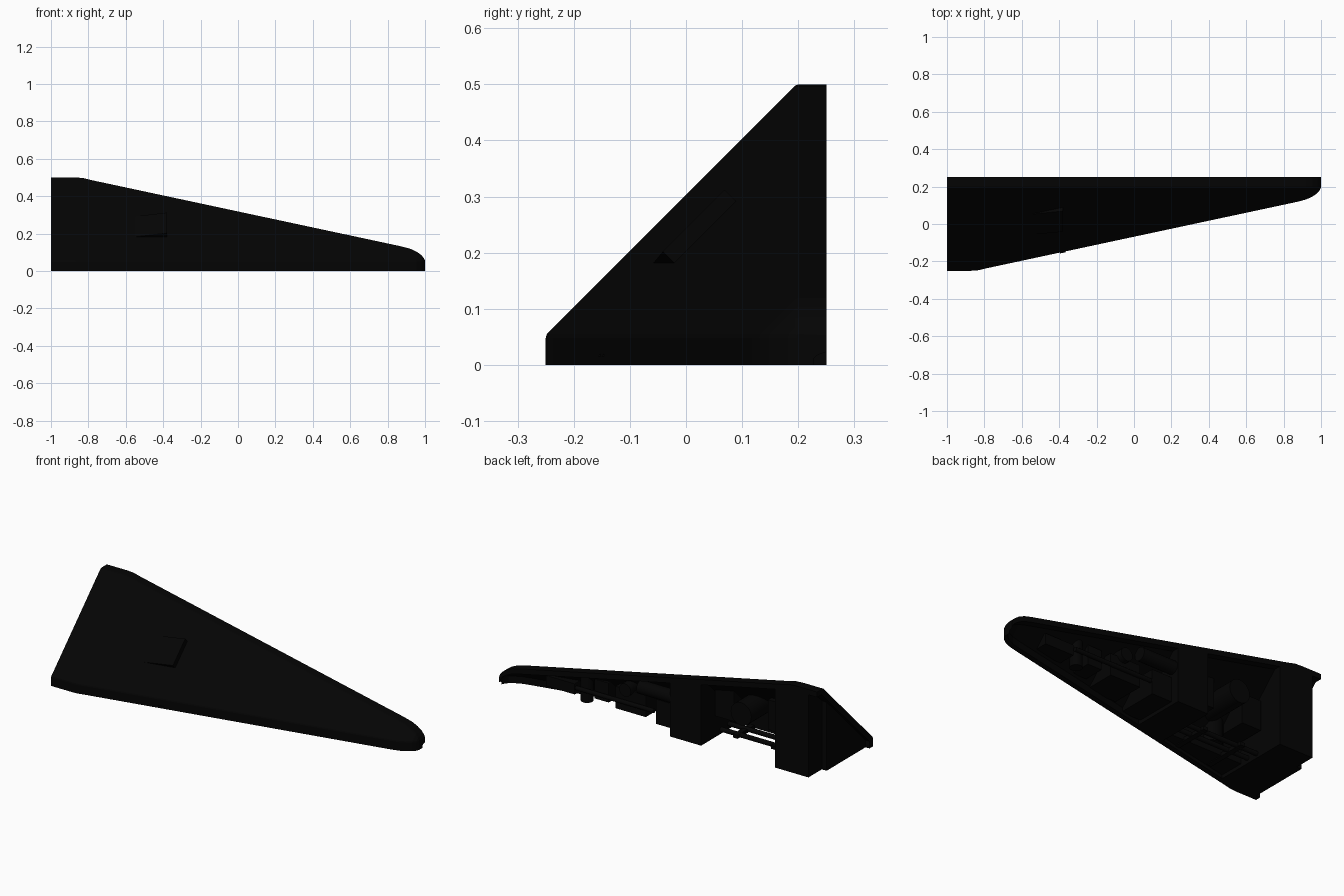
import bpy, bmesh, math
from mathutils import Vector

if "Cube" in bpy.data.objects:
    bpy.data.objects.remove(bpy.data.objects["Cube"])

black = bpy.data.materials.new("matte_black")
black.diffuse_color = (0.0012, 0.0012, 0.0012, 1)
black.use_nodes = True
black.node_tree.nodes["Principled BSDF"].inputs["Base Color"].default_value = black.diffuse_color

# Height of the panel's upper edge along its length
EDGE = [(-1, .5), (-.87, .5), (-.83, .497), (-.79, .487), (.87, .132), (.92, .119),
        (.955, .103), (.98, .085), (.994, .068), (1, .053)]


def top(x):
    for (x0, z0), (x1, z1) in zip(EDGE, EDGE[1:]):
        if x <= x1:
            return z0 + (z1 - z0) * (x - x0) / (x1 - x0)
    return EDGE[-1][1]


def finish(name, bm, trim=False):
    bmesh.ops.recalc_face_normals(bm, faces=bm.faces)
    if trim:  # cut inner equipment off inside the panel's thickness
        bmesh.ops.bisect_plane(bm, geom=bm.verts[:] + bm.edges[:] + bm.faces[:],
                               plane_co=(-.79, 0, .487 - .23), plane_no=(.2139, -1, 1),
                               clear_outer=True)
    me = bpy.data.meshes.new(name)
    bm.to_mesh(me)
    bm.free()
    me.materials.append(black)
    ob = bpy.data.objects.new(name, me)
    bpy.context.collection.objects.link(ob)
    return ob


def loft(name, stations, section, trim=False):
    """Join cross-sections (lists of y, z) placed along x."""
    bm = bmesh.new()
    rings = [[bm.verts.new((x, y, z)) for y, z in section(x)] for x in stations]
    n = len(rings[0])
    for a, b in zip(rings, rings[1:]):
        for i in range(n):
            j = (i + 1) % n
            bm.faces.new((a[i], a[j], b[j], b[i]))
    bm.faces.new(rings[0])
    bm.faces.new(rings[-1])
    return finish(name, bm, trim)


def box(name, x0, x1, y0, y1, z0, z1):
    return loft(name, (x0, x1), lambda x: [(y0, z0), (y1, z0), (y1, z1), (y0, z1)], True)


def rod(name, start, end, r, sides=20):
    a, b = Vector(start), Vector(end)
    bm = bmesh.new()
    bmesh.ops.create_cone(bm, cap_ends=True, segments=sides, radius1=r, radius2=r,
                          depth=(b - a).length)
    rot = (b - a).to_track_quat('Z', 'Y')
    for v in bm.verts:
        v.co = rot @ v.co + (a + b) / 2
    for f in bm.faces:
        f.smooth = len(f.verts) == 4
    return finish(name, bm, True)


# Slanted sheet panel with folded upper and lower lips
def panel_section(x):
    t = top(x)
    if t > .08:
        inner = [(.25, t - .03), (.21, t - .03), (.28 - t, .04), (.28 - t, 0)]
    else:
        inner = [(.25, t - .03), (.235, t - .035), (.227, t - .042), (.28 - t, 0)]
    return [(.25 - t, 0), (.25 - t, .048), (.252 - t, .055), (.195, t - .002),
            (.202, t), (.25, t)] + inner


loft("outer_panel", [x for x, _ in EDGE], panel_section)


# Solid bulkheads filling the corner behind the panel
def bulkhead(name, x0, x1, back):
    def section(x):
        t = top(x)
        z = min(t - .01, back + t - .225)
        return [(.26 - t, 0), (back, 0), (back, z), (min(back - .002, .215), z), (.26 - t, .035)]
    mid = [x for x, _ in EDGE if x0 < x < x1]
    loft(name, [x0] + mid + [x1], section)


bulkhead("inner_bulkhead", -.945, -.735, .25)
bulkhead("middle_bulkhead", -.27, -.075, .25)
bulkhead("end_frame", -.975, -.945, .13)


# Wedge scoop on the outer face, rising towards the tip
def scoop_section(x):
    c = top(x) - .2
    h = .002 + .02 * (x + .55) / .17
    return [(z - c - s * h, z + s * h)
            for z, s in ((.18, -.5), (.18, 1), (.29, 1), (.29, -.5))]


loft("scoop", (-.55, -.38), scoop_section)

# Large drums between the bulkheads
rod("rear_drum", (-.5, -.05, .23), (-.5, .22, .23), .065, 28)
rod("lower_drum", (-.55, -.06, .06), (-.55, -.06, .3), .06, 28)

# Pipes, cross bars and a tray bridging the bulkheads
box("floor_tray", -.74, -.26, -.2, -.05, .02, .2)
for i, (y, z) in enumerate(((.0, .03), (.07, .025))):
    rod(f"bridge_pipe_{i}", (-.74, y, z), (-.26, y, z), .013, 12)
for i, x in enumerate((-.62, -.38)):
    box(f"cross_bar_{i}", x - .015, x + .015, -.16, .1, .015, .035)
box("bay_box_large", -.72, -.6, -.06, .12, .13, .3)
box("bay_box_small", -.4, -.28, -.06, .14, .13, .3)

# Equipment beyond the middle bulkhead
rod("long_canister", (-.08, .21, .21), (.14, .21, .21), .037)
rod("round_tank", (.23, .1, .17), (.23, .22, .17), .037)
rod("hanging_post", (.51, .16, .015), (.51, .16, .16), .033)
box("step_box_0", -.08, .05, -.04, .2, .02, .16)
box("step_box_1", .12, .31, .0, .19, .035, .16)
box("step_box_2", .36, .45, .06, .18, .05, .16)
box("step_box_3", .56, .74, .1, .2, .05, .11)
rod("feed_pipe", (.06, .2, .09), (.55, .2, .09), .012, 12)
